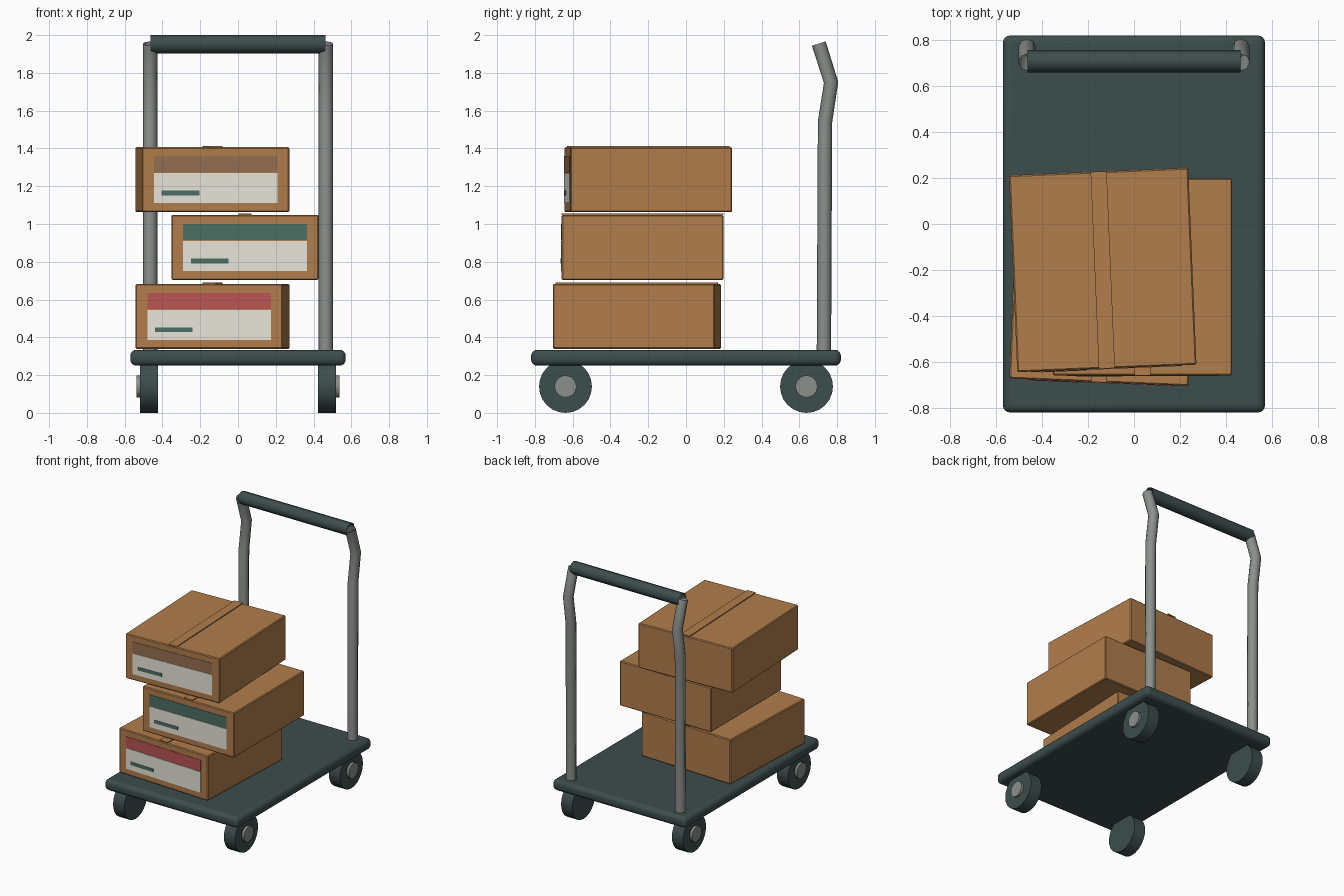
import bpy
from math import radians, pi
from mathutils import Matrix, Vector

cube = bpy.data.objects.get("Cube")
if cube:
    bpy.data.objects.remove(cube, do_unlink=True)


def material(name, r, g, b):
    m = bpy.data.materials.new(name)
    m.use_nodes = True
    m.diffuse_color = (r, g, b, 1)
    m.node_tree.nodes["Principled BSDF"].inputs["Base Color"].default_value = (r, g, b, 1)
    return m


DARK = material("dark slate", 0.047, 0.074, 0.074)
METAL = material("grey metal", 0.26, 0.28, 0.26)
CARD = material("cardboard", 0.44, 0.206, 0.072)
PAPER = material("label paper", 0.86, 0.84, 0.75)
RED = material("label red", 0.5, 0.09, 0.09)
GREEN = material("label green", 0.072, 0.157, 0.125)
BROWN = material("label brown", 0.3, 0.16, 0.083)


def block(name, size, mat, place, bevel=0, segments=1):
    """Box of the given size, placed by a matrix, with optional rounded edges."""
    bpy.ops.mesh.primitive_cube_add(size=1)
    o = bpy.context.object
    o.name = name
    o.data.transform(Matrix.Diagonal((*size, 1)))
    o.matrix_world = place
    o.data.materials.append(mat)
    if bevel:
        mod = o.modifiers.new("rounded_edges", "BEVEL")
        mod.width, mod.segments = bevel, segments
        if segments > 1:
            bpy.ops.object.shade_smooth_by_angle(angle=radians(40))
    return o


def disc(name, radius, width, mat, location):
    """Cylinder lying along x."""
    bpy.ops.mesh.primitive_cylinder_add(vertices=24, radius=radius, depth=width,
                                        location=location, rotation=(0, pi / 2, 0))
    o = bpy.context.object
    o.name = name
    o.data.materials.append(mat)
    bpy.ops.object.shade_smooth_by_angle(angle=radians(40))


def tube(name, points, radius, mat):
    """Open-ended pipe along a polyline."""
    c = bpy.data.curves.new(name, "CURVE")
    c.dimensions = "3D"
    c.bevel_depth, c.bevel_resolution = radius, 2
    s = c.splines.new("POLY")
    s.points.add(len(points) - 1)
    for p, co in zip(s.points, points):
        p.co = (*co, 1)
    c.materials.append(mat)
    o = bpy.data.objects.new(name, c)
    bpy.context.collection.objects.link(o)


# Platform
block("platform", (1.14, 1.64, 0.084), DARK, Matrix.Translation((0, 0, 0.292)), 0.032, 4)

# Wheels with outer hubs, and bent handle posts
for side, sx in (("left", 1), ("right", -1)):
    for end, y in (("front", -0.638), ("back", 0.638)):
        disc(f"{end}_{side}_wheel", 0.14, 0.095, DARK, (sx * 0.472, y, 0.14))
        disc(f"{end}_{side}_hub", 0.058, 0.06, METAL, (sx * 0.508, y, 0.14))
    x = sx * 0.465
    tube(f"{side}_post", [(x, 0.73, 0.32), (x, 0.736, 1.54), (x, 0.768, 1.75), (x, 0.703, 1.955)],
         0.038, METAL)

# Handle grip
tube("handle_grip", [(-0.464, 0.707, 1.952), (0.464, 0.707, 1.952)], 0.049, DARK)

# Stacked cartons, each with tape and a front label
W, D, H = 0.78, 0.857, 0.344
cartons = [("bottom", -0.135, -0.26, 0.511, -2.4, RED),
           ("middle", 0.037, -0.23, 0.876, 0, GREEN),
           ("top", -0.136, -0.2, 1.235, 2.4, BROWN)]
for level, x, y, z, turn, band in cartons:
    base = Matrix.Translation((x, y, z)) @ Matrix.Rotation(radians(turn), 4, "Z")

    def part(name, size, mat, offset, bevel=0):
        block(f"{level}_{name}", size, mat, base @ Matrix.Translation(Vector(offset)), bevel)

    part("carton", (W, D, H), CARD, (0, 0, 0), 0.006)
    part("tape", (0.07, D, 0.008), CARD, (0, 0, H / 2 + 0.003))
    front = -D / 2
    part("label_paper", (0.655, 0.004, 0.16), PAPER, (0, front - 0.001, -0.045))
    part("label_band", (0.655, 0.004, 0.086), band, (0, front - 0.001, 0.081))
    part("label_stripe", (0.2, 0.004, 0.026), GREEN, (-0.187, front - 0.003, -0.071))
